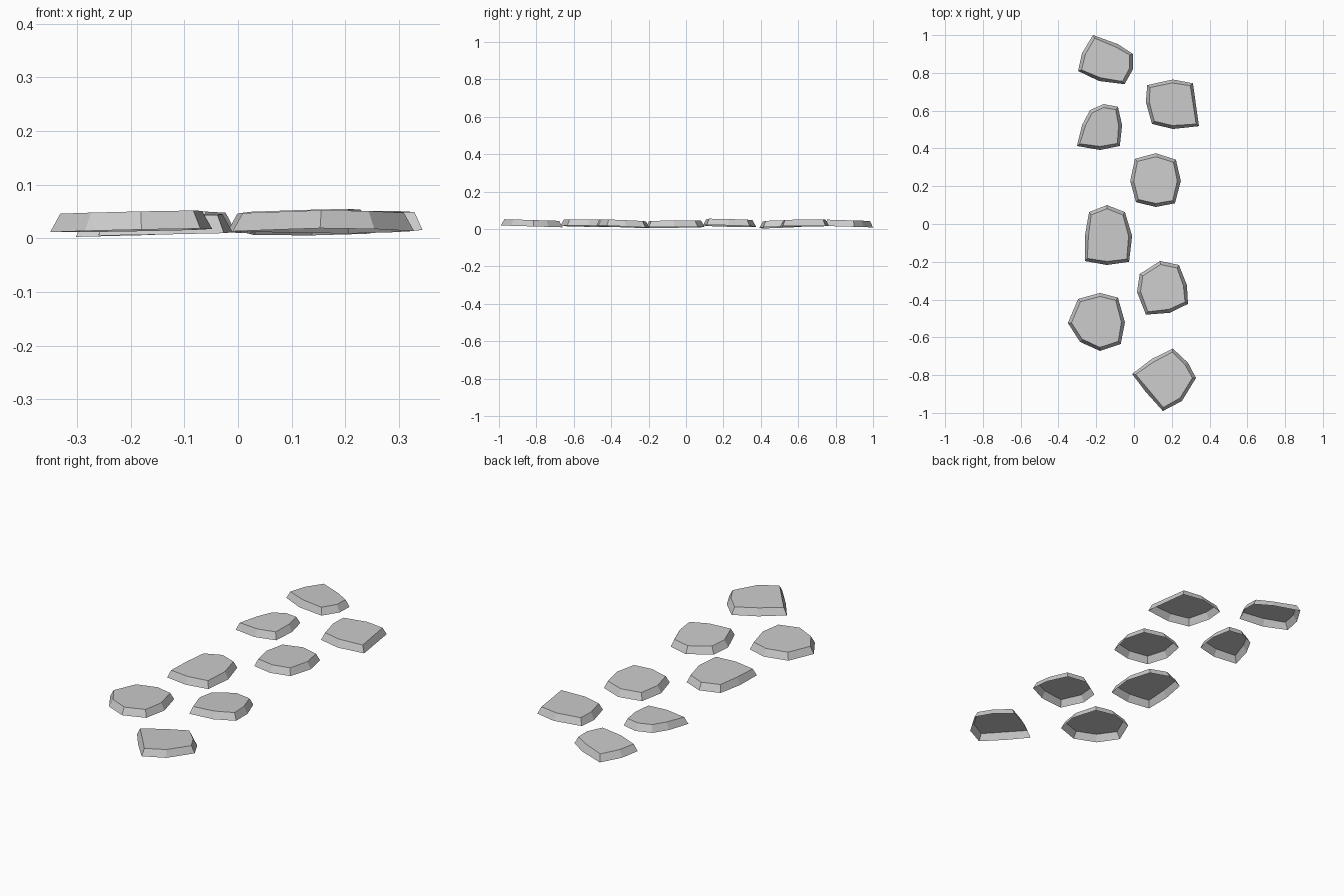
import bpy
from mathutils import Vector

THICKNESS = 0.034


def stone(name, outline, z, slope_x=0.0, slope_y=0.0, inset=0.018):
    """Slab with a tilted flat top, flared sides and an open underside."""
    pts = [Vector(p) for p in outline]
    n = len(pts)
    c = sum(pts, Vector((0, 0))) / n
    height = lambda p: z + slope_x * (p.x - c.x) + slope_y * (p.y - c.y)
    bottom = [(p.x, p.y, max(0.0, height(p) - THICKNESS)) for p in pts]
    top = []
    for p in pts:
        d = p - c
        q = c + d * (1 - inset / d.length * 1.05)
        top.append((q.x, q.y, height(q)))
    faces = [list(reversed(range(n, 2 * n)))]
    faces += [[(i + 1) % n, i, n + i, n + (i + 1) % n] for i in range(n)]
    mesh = bpy.data.meshes.new(name)
    mesh.from_pydata(bottom + top, [], faces)
    mesh.update()
    obj = bpy.data.objects.new(name, mesh)
    bpy.context.collection.objects.link(obj)


# Outlines run clockwise seen from above, path goes from back to front
stone("stepping_stone_1", [(-.217, 1.0), (-.085, .952), (-.005, .90), (-.005, .82),
      (-.05, .74), (-.185, .757), (-.296, .81), (-.275, .905)], .047, 0, -.03)
stone("stepping_stone_2", [(.07, .735), (.206, .765), (.312, .745), (.344, .518),
      (.206, .503), (.095, .53), (.063, .645)], .049, .01, .01)
stone("stepping_stone_3", [(-.233, .603), (-.16, .635), (-.085, .62), (-.063, .524),
      (-.075, .413), (-.18, .392), (-.302, .413), (-.275, .524)], .044, .03, .03)
stone("stepping_stone_4", [(.005, .345), (.116, .375), (.222, .34), (.248, .228),
      (.217, .11), (.116, .09), (.01, .116), (-.02, .228)], .050, .03, -.025)
stone("stepping_stone_5", [(-.238, .063), (-.143, .1), (-.048, .063), (-.01, -.063),
      (-.026, -.2), (-.143, -.217), (-.26, -.196), (-.26, -.063)], .043, .02, .01)
stone("stepping_stone_6", [(.03, -.265), (.138, -.196), (.238, -.217), (.28, -.323),
      (.286, -.423), (.19, -.47), (.063, -.48), (.016, -.36)], .046, .02, -.04)
stone("stepping_stone_7", [(-.296, -.397), (-.18, -.365), (-.085, -.39), (-.048, -.52),
      (-.07, -.635), (-.18, -.672), (-.286, -.624), (-.35, -.524)], .049, .02, -.01)
stone("stepping_stone_8", [(.095, -.714), (.206, -.66), (.286, -.735), (.328, -.815),
      (.254, -.937), (.153, -.99), (.063, -.89), (-.01, -.794)], .048, 0, -.03)
